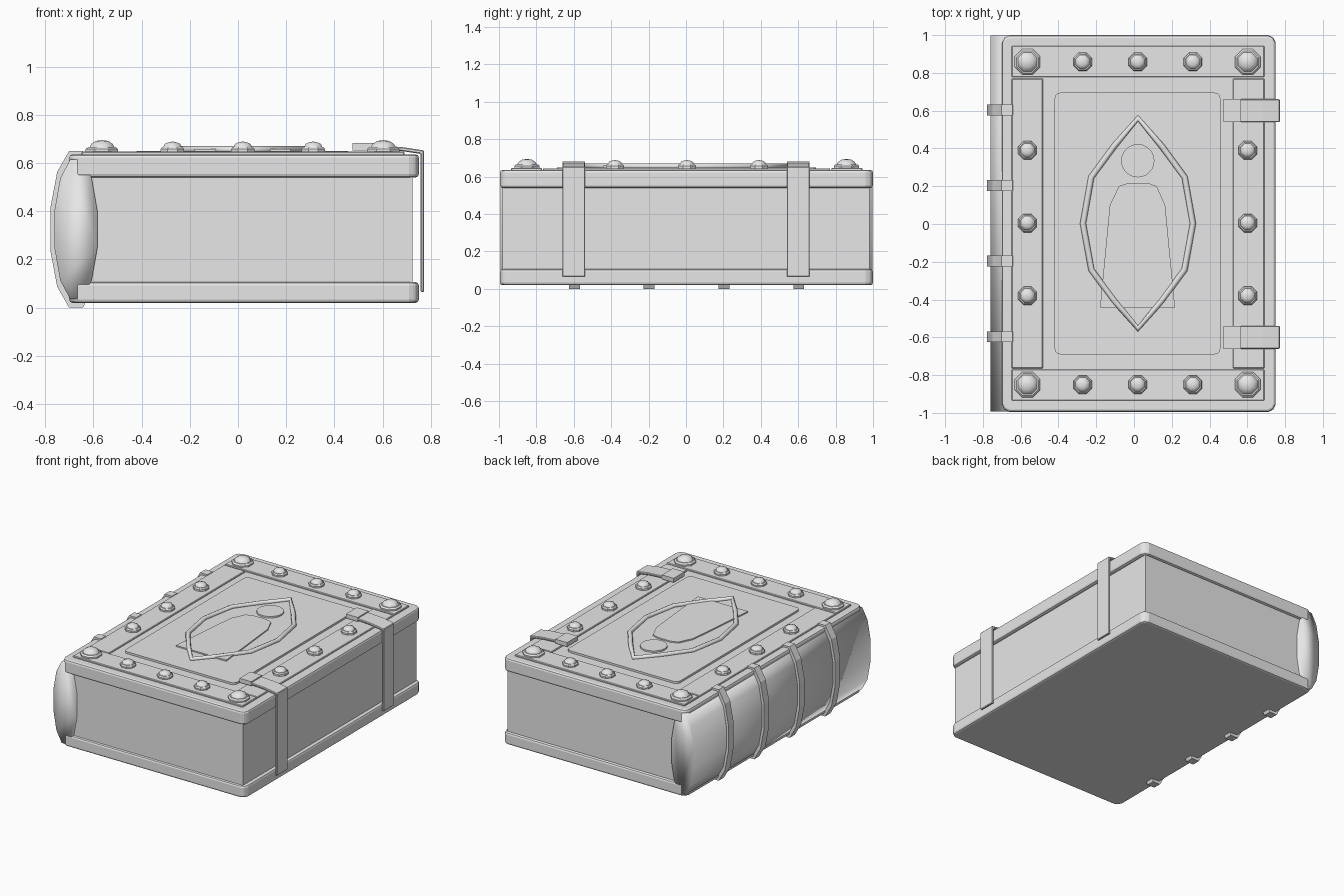
import bpy, bmesh, math
from mathutils import Vector

if "Cube" in bpy.data.objects:
    bpy.data.objects.remove(bpy.data.objects["Cube"])

grey = bpy.data.materials.new("grey")
grey.diffuse_color = (0.8, 0.8, 0.8, 1)
grey.use_nodes = True
grey.node_tree.nodes["Principled BSDF"].inputs["Base Color"].default_value = grey.diffuse_color


def finish(name, bm, smooth=False, bevel=0, segments=2):
    bmesh.ops.recalc_face_normals(bm, faces=bm.faces)
    for f in bm.faces:
        f.smooth = f.smooth or smooth
    me = bpy.data.meshes.new(name)
    bm.to_mesh(me)
    bm.free()
    me.materials.append(grey)
    ob = bpy.data.objects.new(name, me)
    bpy.context.collection.objects.link(ob)
    if bevel:
        m = ob.modifiers.new("bevel", 'BEVEL')
        m.width, m.segments = bevel, segments
    return ob


def prism(name, points, depth, **kw):
    """Extrude a closed outline of 3D points along a vector."""
    bm = bmesh.new()
    face = bm.faces.new([bm.verts.new(p) for p in points])
    r = bmesh.ops.extrude_face_region(bm, geom=[face], use_keep_orig=True)
    verts = [g for g in r["geom"] if isinstance(g, bmesh.types.BMVert)]
    bmesh.ops.translate(bm, verts=verts, vec=Vector(depth))
    return finish(name, bm, **kw)


def box(name, x0, x1, y0, y1, z0, z1, **kw):
    pts = [(x0, y0, z0), (x1, y0, z0), (x1, y1, z0), (x0, y1, z0)]
    return prism(name, pts, (0, 0, z1 - z0), **kw)


def rounded(x0, x1, y0, y1, z, r, n=3):
    """Outline of a rectangle with rounded corners."""
    pts = []
    for i, (cx, cy) in enumerate([(x1 - r, y1 - r), (x0 + r, y1 - r),
                                  (x0 + r, y0 + r), (x1 - r, y0 + r)]):
        for k in range(n + 1):
            a = math.pi / 2 * (i + k / n)
            pts.append((cx + r * math.cos(a), cy + r * math.sin(a), z))
    return pts


def oval(cx, cz, rx, rz, y):
    """Twelve-sided oval outline in the xz plane."""
    angles = [math.radians(15 + 30 * i) for i in range(12)]
    return [(cx + rx * math.cos(a), y, cz + rz * math.sin(a)) for a in angles]


def stud(name, x, y, r):
    """Eight-sided base plate with a smooth dome."""
    rise = 0.695 if r > 0.06 else 0.689
    profile = [(r, 0.637), (r, 0.657), (r * 0.86, 0.666), (r * 0.76, 0.666),
               (r * 0.66, 0.679), (r * 0.38, rise - 0.004)]
    bm = bmesh.new()
    rings = []
    for pr, z in profile:
        rings.append([bm.verts.new((x + pr * math.cos(math.pi / 4 * (k + .5)),
                                    y + pr * math.sin(math.pi / 4 * (k + .5)), z))
                      for k in range(8)])
    tip = bm.verts.new((x, y, rise))
    bm.faces.new(rings[0])
    for i in range(5):
        for k in range(8):
            n = (k + 1) % 8
            f = bm.faces.new([rings[i][k], rings[i][n], rings[i + 1][n], rings[i + 1][k]])
            f.smooth = i >= 3
    for k in range(8):
        bm.faces.new([rings[5][k], rings[5][(k + 1) % 8], tip]).smooth = True
    finish(name, bm)


# Page block and the two boards
box("pages", -0.66, 0.724, -0.98, 0.98, 0.09, 0.56)
for name, z0, z1 in (("bottom_cover", 0.02, 0.106), ("top_cover", 0.54, 0.636)):
    prism(name, rounded(-0.70, 0.75, -0.995, 1.0, z0, 0.04, 2), (0, 0, z1 - z0), bevel=0.014)

# Rounded spine with four raised bands
prism("spine", oval(-0.672, 0.325, 0.092, 0.30, -0.993), (0, 1.991, 0), smooth=True)
for i in range(4):
    y = -0.597 + 0.4 * i
    prism(f"spine_band_{i + 1}", oval(-0.672, 0.325, 0.11, 0.336, y - 0.029), (0, 0.058, 0))

# Frame strips on the top cover
box("frame_back", -0.648, 0.69, 0.777, 0.943, 0.63, 0.647, bevel=0.004, segments=1)
box("frame_front", -0.648, 0.69, -0.935, -0.77, 0.63, 0.647, bevel=0.004, segments=1)
box("frame_left", -0.648, -0.482, -0.765, 0.77, 0.63, 0.645, bevel=0.004, segments=1)
box("frame_right", 0.523, 0.69, -0.765, 0.77, 0.63, 0.645, bevel=0.004, segments=1)

# Raised centre panel
prism("centre_panel", rounded(-0.42, 0.457, -0.69, 0.695, 0.63, 0.03), (0, 0, 0.02))

# Emblem: almond-shaped rim
quarter = [(0, 0.557), (0.125, 0.41), (0.247, 0.245), (0.291, 0)]
right = quarter + [(x, -y) for x, y in quarter[-2::-1]]
loop = right + [(-x, y) for x, y in right[-2:0:-1]]
bm = bmesh.new()
rings = []
for i, (x, y) in enumerate(loop):
    a, b = Vector(loop[i - 1]), Vector(loop[(i + 1) % len(loop)])
    t = (b - a).normalized()
    out = Vector((-t.y, t.x))
    rings.append([bm.verts.new((0.021 + x + out.x * 0.016 * math.cos(k * math.pi / 4),
                                0.003 + y + out.y * 0.016 * math.cos(k * math.pi / 4),
                                0.655 + 0.016 * math.sin(k * math.pi / 4)))
                  for k in range(8)])
for i in range(len(rings)):
    p, q = rings[i - 1], rings[i]
    for k in range(8):
        bm.faces.new([p[k], p[(k + 1) % 8], q[(k + 1) % 8], q[k]])
finish("emblem_rim", bm, smooth=True)

# Emblem: figure made of a disc and a robe
disc = [(0.02 + 0.088 * math.cos(a), 0.335 + 0.088 * math.sin(a), 0.64)
        for a in (math.tau * i / 24 for i in range(24))]
prism("figure_head", disc, (0, 0, 0.021))
robe = [(-0.18, -0.443), (0.217, -0.443), (0.165, 0.10), (0.12, 0.20), (0.07, 0.218),
        (-0.03, 0.218), (-0.08, 0.20), (-0.128, 0.10)]
prism("figure_robe", [(x, y, 0.64) for x, y in robe], (0, 0, 0.019))

# Studs: large at the corners, small along the strips
for i, x in enumerate((-0.564, -0.272, 0.02, 0.312, 0.602)):
    for side, y in (("back", 0.858), ("front", -0.85)):
        stud(f"stud_{side}_{i + 1}", x, y, 0.073 if i in (0, 4) else 0.053)
for side, x in (("left", -0.564), ("right", 0.602)):
    for i, y in enumerate((-0.38, 0.005, 0.39)):
        stud(f"stud_{side}_{i + 1}", x, y, 0.053)

# Clasp straps folding over the open edge
strap = [(0.55, 0.658), (0.66, 0.652), (0.757, 0.638), (0.757, 0.065),
         (0.772, 0.065), (0.772, 0.652), (0.68, 0.666), (0.55, 0.674)]
for side, y in (("front", -0.6), ("back", 0.6)):
    prism(f"strap_{side}", [(x, y - 0.061, z) for x, z in strap], (0, 0.122, 0),
          bevel=0.004, segments=1)
    box(f"clasp_{side}", 0.475, 0.567, y - 0.061, y + 0.061, 0.652, 0.682)
